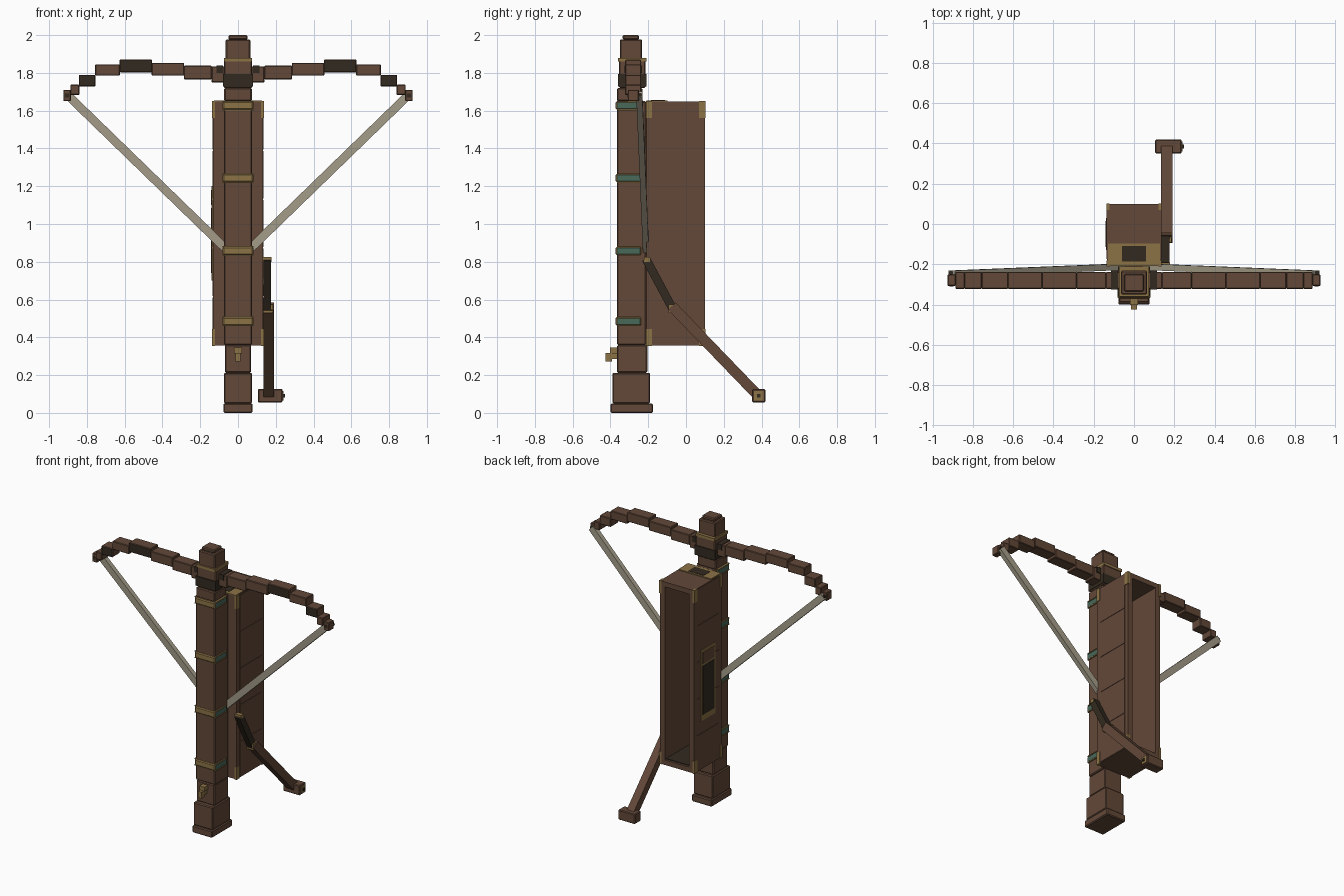
import bpy, bmesh
from mathutils import Vector, Matrix

if "Cube" in bpy.data.objects:
    bpy.data.objects.remove(bpy.data.objects["Cube"])


def material(name, color):
    m = bpy.data.materials.new(name)
    m.diffuse_color = (*color, 1)
    m.use_nodes = True
    m.node_tree.nodes["Principled BSDF"].inputs["Base Color"].default_value = m.diffuse_color
    return m


WOOD = material("brown wood", (0.122, 0.065, 0.040))
DARK = material("dark leather", (0.032, 0.023, 0.014))
BRASS = material("brass", (0.262, 0.171, 0.061))
TEAL = material("verdigris", (0.065, 0.138, 0.102))
CORD = material("cord", (0.376, 0.337, 0.254))


def finish(name, bm, mats):
    bmesh.ops.recalc_face_normals(bm, faces=bm.faces)
    mesh = bpy.data.meshes.new(name)
    bm.to_mesh(mesh)
    bm.free()
    for m in mats:
        mesh.materials.append(m)
    ob = bpy.data.objects.new(name, mesh)
    bpy.context.collection.objects.link(ob)
    return ob


def box(name, x, y, z, mat=WOOD, bevel=0.0, rule=None, alt=None):
    """Box from (min, max) ranges; faces whose normal meets the rule get alt."""
    bm = bmesh.new()
    size = Vector((x[1] - x[0], y[1] - y[0], z[1] - z[0]))
    mid = Vector((x[0] + x[1], y[0] + y[1], z[0] + z[1])) / 2
    bmesh.ops.create_cube(bm, size=1, matrix=Matrix.Translation(mid) @ Matrix.Diagonal((*size, 1)))
    if bevel:
        bmesh.ops.bevel(bm, geom=bm.edges[:], offset=bevel, segments=1, affect='EDGES')
    bm.normal_update()
    if rule:
        for f in bm.faces:
            f.material_index = int(rule(f.normal))
    return finish(name, bm, [mat, alt] if alt else [mat])


def bar(name, a, b, w, t, mat, side):
    """Square bar from a to b: w along the side axis, t across it."""
    a, b = Vector(a), Vector(b)
    d = (b - a).normalized()
    s = Vector(side)
    s = (s - d * s.dot(d)).normalized()
    n = d.cross(s)
    bm = bmesh.new()
    m = Matrix((s * w, n * t, b - a)).transposed().to_4x4()
    m.translation = (a + b) / 2
    bmesh.ops.create_cube(bm, size=1, matrix=m)
    return finish(name, bm, [mat])


# Stock, foot and head: stacked blocks
for name, hx, y0, y1, z0, z1 in [
    ("foot_plate", 0.078, -0.40, -0.175, 0.0, 0.05),
    ("foot_block", 0.075, -0.39, -0.19, 0.05, 0.212),
    ("grip_block", 0.07, -0.365, -0.205, 0.212, 0.36),
    ("stock", 0.075, -0.365, -0.21, 0.36, 1.65),
    ("neck", 0.073, -0.365, -0.23, 1.65, 1.72),
    ("bow_clamp", 0.075, -0.355, -0.215, 1.72, 1.865),
    ("head", 0.065, -0.35, -0.232, 1.87, 1.977),
    ("head_cap", 0.05, -0.335, -0.248, 1.975, 2.0),
]:
    box(name, (-hx, hx), (y0, y1), (z0, z1), bevel=0.006)
box("clamp_collar", (-0.074, 0.074), (-0.36, -0.21), (1.86, 1.88), BRASS)
box("clamp_strap", (-0.079, 0.079), (-0.361, -0.21), (1.727, 1.795), DARK)

# Metal bands: brass in front, verdigris on the sides, with thin brass rims
for z in (0.485, 0.858, 1.243, 1.627):
    box("stock_band", (-0.081, 0.081), (-0.372, -0.235), (z - 0.024, z + 0.024), BRASS, 0.008,
        rule=lambda n: abs(n.x) > 0.9, alt=TEAL)
    for dz in (-0.022, 0.022):
        box("band_rim", (-0.083, 0.083), (-0.366, -0.24), (z + dz - 0.003, z + dz + 0.003), BRASS)

# Sight hook on the front of the grip
box("hook_base", (-0.02, 0.02), (-0.402, -0.36), (0.315, 0.345), BRASS)
box("hook_stem", (-0.012, 0.012), (-0.402, -0.36), (0.285, 0.32), BRASS)
box("hook_tip", (-0.014, 0.014), (-0.425, -0.392), (0.272, 0.318), BRASS)

# Bow limbs, cord and tips, mirrored left and right
LIMB = [  # x0, x1, z0, z1, wrapped front
    (0.07, 0.14, 1.75, 1.835, 0),
    (0.138, 0.287, 1.766, 1.838, 0),
    (0.285, 0.457, 1.785, 1.853, 0),
    (0.455, 0.627, 1.803, 1.87, 1),
    (0.625, 0.757, 1.785, 1.845, 0),
    (0.755, 0.842, 1.728, 1.79, 1),
    (0.84, 0.887, 1.683, 1.738, 0),
]
for s in (-1, 1):
    for x0, x1, z0, z1, wrap in LIMB:
        box("bow_limb", sorted((s * x0, s * x1)), (-0.322, -0.238), (z0, z1), WOOD, 0.004,
            rule=(lambda n: n.y < -0.9) if wrap else None, alt=DARK if wrap else None)
    box("limb_wrap", sorted((s * 0.08, s * 0.115)), (-0.326, -0.232), (1.80, 1.839), DARK)
    box("bow_tip", sorted((s * 0.885, s * 0.925)), (-0.308, -0.25), (1.65, 1.71), WOOD, 0.004)
    box("tip_pin", sorted((s * 0.895, s * 0.915)), (-0.311, -0.236), (1.67, 1.69), DARK)
    bar("bow_cord", (s * 0.905, -0.247, 1.685), (s * 0.055, -0.212, 0.86), 0.032, 0.045, CORD, (0, 1, 0))

# Magazine: open at the back
X, Y0, Y1, Z0, Z1 = 0.133, -0.208, 0.10, 0.357, 1.648
box("magazine_front", (-X, X), (Y0, -0.17), (Z0, Z1))
for s in (-1, 1):
    box("magazine_side", sorted((s * 0.095, s * X)), (Y0, Y1), (Z0, Z1))
    step = (Z1 - Z0) / 5
    for i in range(5):  # thin planks on the sides
        box("side_plank", sorted((s * X, s * (X + 0.003))), (Y0 + 0.035, Y1 - 0.03),
            (Z0 + i * step + 0.004, Z0 + (i + 1) * step - 0.004))
    for ya, yb in ((Y0 - 0.003, Y0 + 0.027), (Y1 - 0.03, Y1 + 0.003)):  # corner brackets
        for za, zb in ((Z0 - 0.002, Z0 + 0.088), (Z1 - 0.088, Z1 + 0.002)):
            box("corner_bracket", sorted((s * (X - 0.012), s * (X + 0.004))), (ya, yb), (za, zb), BRASS)
box("magazine_roof", (-0.1, 0.1), (Y0, Y1), (Z1 - 0.035, Z1))
box("magazine_floor", (-0.1, 0.1), (Y0, Y1), (Z0, Z0 + 0.035))
box("floor_lining", (-0.095, 0.095), (-0.17, 0.085), (Z0 + 0.035, Z0 + 0.04), DARK)
box("roof_plate", (-0.128, 0.128), (-0.208, -0.098), (Z1, Z1 + 0.006), BRASS)
box("roof_slot", (-0.06, 0.06), (-0.185, -0.11), (Z1 + 0.002, Z1 + 0.008), DARK)

# Window on the left side of the magazine
box("window_frame", (-X - 0.007, -X), (-0.13, 0.03), (0.70, 1.20), BRASS)
box("window_wood", (-X - 0.009, -X), (-0.115, 0.015), (1.10, 1.18), WOOD)
box("window_pane", (-X - 0.009, -X), (-0.115, 0.015), (0.74, 1.085), DARK)

# Cocking lever and handle on the right side
bar("lever_upper_arm", (0.155, -0.212, 0.815), (0.155, -0.07, 0.55), 0.04, 0.045, DARK, (1, 0, 0))
bar("lever_lower_arm", (0.163, -0.075, 0.565), (0.163, 0.385, 0.088), 0.056, 0.056, WOOD, (1, 0, 0))
box("lever_joint", (0.134, 0.185), (-0.092, -0.042), (0.53, 0.575), BRASS)
box("lever_pivot", (0.13, 0.178), (-0.222, -0.19), (0.80, 0.825), BRASS)
box("lever_handle", (0.105, 0.236), (0.35, 0.42), (0.056, 0.126), WOOD, 0.005)
box("handle_cap", (0.234, 0.241), (0.36, 0.41), (0.066, 0.116), BRASS)
box("handle_pin", (0.238, 0.248), (0.376, 0.394), (0.082, 0.10), DARK)
